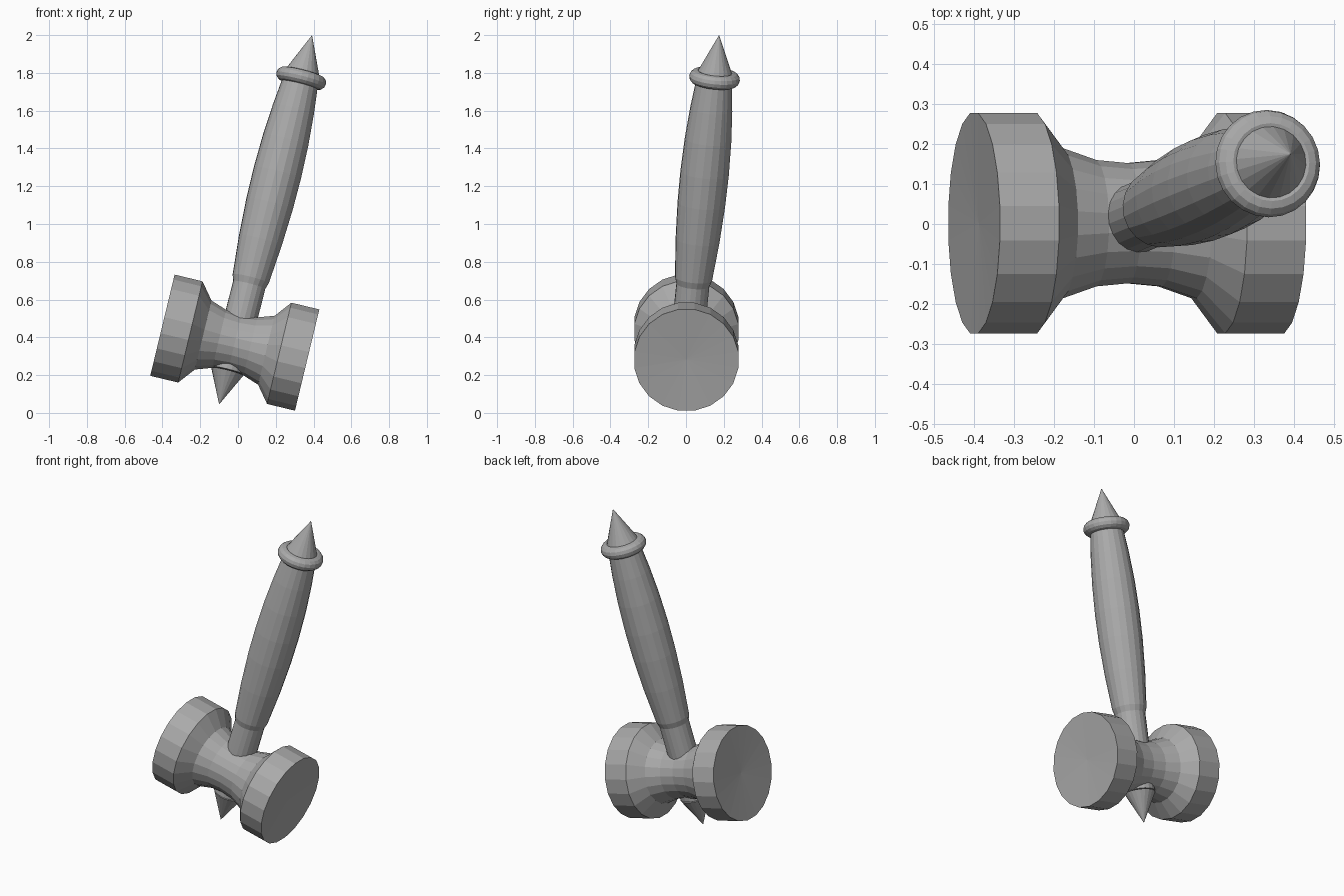
import bpy, bmesh, math
from mathutils import Vector, Matrix

cube = bpy.data.objects.get("Cube")
if cube:
    bpy.data.objects.remove(cube, do_unlink=True)

grey = bpy.data.materials.new("plain grey")
grey.use_nodes = True
colour = (0.4, 0.4, 0.4, 1)
grey.diffuse_color = colour
grey.node_tree.nodes["Principled BSDF"].inputs["Base Color"].default_value = colour


def lathe(name, profile, sides, origin, direction):
    """Spin (radius, distance) points around an axis; radius 0 makes a tip."""
    turn = direction.to_track_quat('Z', 'Y').to_matrix().to_4x4()
    bm = bmesh.new()
    rings = []
    for r, d in profile:
        count = sides if r > 0 else 1
        angles = [2 * math.pi * (i + 0.5) / sides for i in range(count)]
        rings.append([bm.verts.new((r * math.cos(a), r * math.sin(a), d)) for a in angles])
    for low, high in zip(rings, rings[1:]):
        for i in range(sides):
            j = (i + 1) % sides
            if len(low) == 1:
                bm.faces.new((low[0], high[j], high[i]))
            elif len(high) == 1:
                bm.faces.new((low[i], low[j], high[0]))
            else:
                bm.faces.new((low[i], low[j], high[j], high[i]))
    # close a matching first and last ring, or leave the tips as they are
    bmesh.ops.recalc_face_normals(bm, faces=bm.faces)
    bm.transform(Matrix.Translation(origin) @ turn)
    mesh = bpy.data.meshes.new(name)
    bm.to_mesh(mesh)
    bm.free()
    mesh.materials.append(grey)
    obj = bpy.data.objects.new(name, mesh)
    bpy.context.collection.objects.link(obj)
    return obj


# Mallet head: mirrored half profile with slightly dished striking faces
half = [(0.152, 0.0), (0.160, 0.085), (0.190, 0.172), (0.279, 0.242),
        (0.279, 0.394), (0, 0.382)]
head_profile = [(r, -d) for r, d in reversed(half[1:])] + half
lathe("mallet_head", head_profile, 20, Vector((-0.017, 0.002, 0.372)),
      Vector((0.972, 0, -0.234)))

# Handle parts share one leaning axis
base = Vector((-0.10, -0.03, 0.045))
tip = Vector((0.392, 0.175, 2.0))
axis = (tip - base).normalized()
length = (tip - base).length

lathe("lower_spike", [(0, 0), (0.088, 0.18), (0, 0.19)], 20, base, axis)
lathe("handle_stem", [(0, 0.18), (0.088, 0.185), (0.088, 0.69), (0, 0.69)], 20, base, axis)
lathe("handle_grip", [(0, 0.655), (0.088, 0.655), (0.099, 0.69), (0.117, 0.90),
                      (0.127, 1.10), (0.129, 1.27), (0.124, 1.45), (0.112, 1.62),
                      (0.097, 1.76), (0, 1.76)], 20, base, axis)
lathe("top_spike", [(0, 1.79), (0.101, 1.80), (0, length)], 20, base, axis)

# Rounded collar below the top spike
steps = 12
collar = [(0.098 + 0.037 * math.cos(2 * math.pi * k / steps),
           1.79 + 0.037 * math.sin(2 * math.pi * k / steps)) for k in range(steps + 1)]
ring = lathe("handle_collar", collar, 24, base, axis)
bm = bmesh.new()
bm.from_mesh(ring.data)
bmesh.ops.remove_doubles(bm, verts=bm.verts, dist=0.0001)
bmesh.ops.recalc_face_normals(bm, faces=bm.faces)
bm.to_mesh(ring.data)
bm.free()
